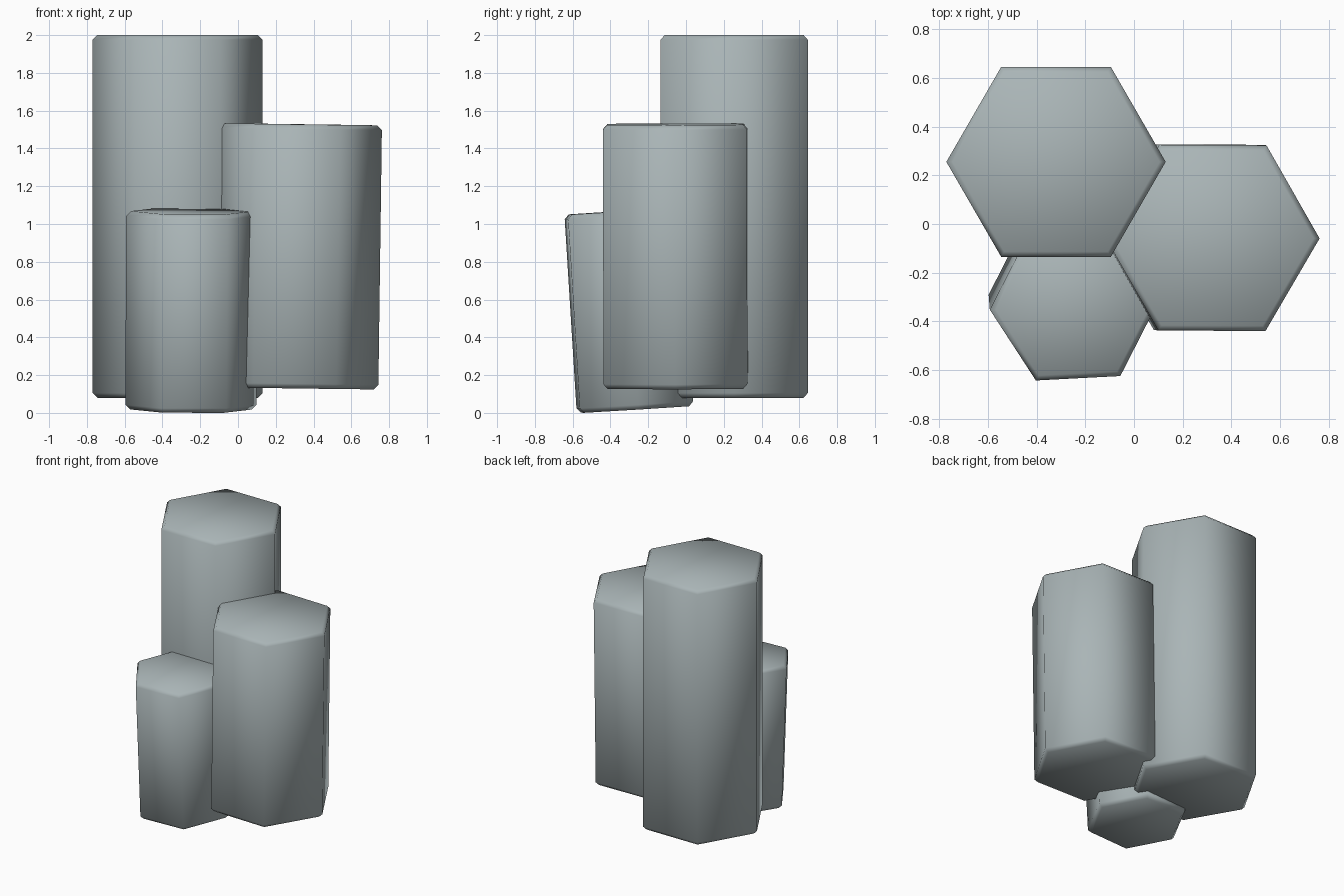
import bpy, bmesh, math
from mathutils import Vector, Matrix

if "Cube" in bpy.data.objects:
    bpy.data.objects.remove(bpy.data.objects["Cube"])

stone = bpy.data.materials.new("grey_stone")
stone.diffuse_color = (0.40, 0.46, 0.47, 1)
stone.use_nodes = True
stone.node_tree.nodes["Principled BSDF"].inputs["Base Color"].default_value = stone.diffuse_color


def hex_column(name, bottom, top, radius, spin=0.0, chamfer=0.025):
    """Hexagonal prism along bottom->top, with chamfered cap rims."""
    bottom, top = Vector(bottom), Vector(top)
    axis = top - bottom
    h = axis.length
    tilt = Vector((0, 0, 1)).rotation_difference(axis).to_matrix().to_4x4()
    mat = Matrix.Translation(bottom) @ tilt
    bm = bmesh.new()
    rings = []
    for z, r in ((0, radius - chamfer), (chamfer, radius),
                 (h - chamfer, radius), (h, radius - chamfer)):
        rings.append([bm.verts.new(mat @ Vector((
            r * math.cos(math.radians(60 * i + spin)),
            r * math.sin(math.radians(60 * i + spin)), z))) for i in range(6)])
    for a, b in zip(rings, rings[1:]):
        for i in range(6):
            j = (i + 1) % 6
            bm.faces.new((a[i], a[j], b[j], b[i]))
    bm.faces.new(rings[0][::-1])
    bm.faces.new(rings[-1])
    for f in bm.faces:
        f.smooth = True
    me = bpy.data.meshes.new(name)
    bm.to_mesh(me)
    bm.free()
    me.materials.append(stone)
    ob = bpy.data.objects.new(name, me)
    bpy.context.collection.objects.link(ob)


# Three basalt-like columns, tallest at the back
hex_column("tall_column", (-0.32, 0.255, 0.08), (-0.32, 0.255, 2.0), 0.45)
hex_column("middle_column", (0.303, -0.055, 0.13), (0.322, -0.057, 1.528), 0.44, -0.3)
hex_column("short_column", (-0.25, -0.27, 0.018), (-0.245, -0.335, 1.068), 0.347, 3)
